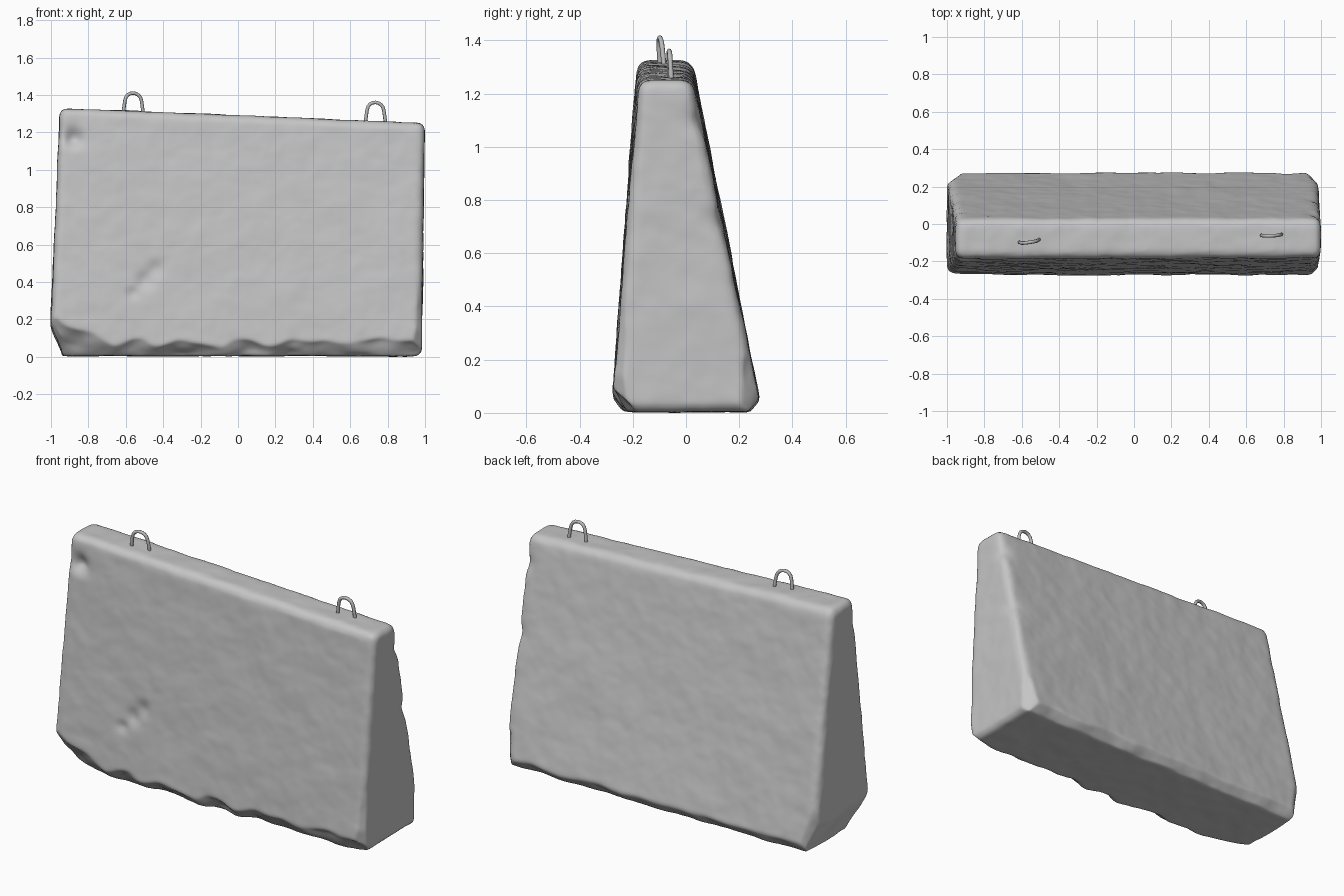
import bpy, bmesh, math
from mathutils import Vector, noise

if "Cube" in bpy.data.objects:
    bpy.data.objects.remove(bpy.data.objects["Cube"])


def flat_colour(name, value):
    mat = bpy.data.materials.new(name)
    mat.diffuse_color = (value, value, value, 1)
    mat.use_nodes = True
    mat.node_tree.nodes["Principled BSDF"].inputs["Base Color"].default_value = mat.diffuse_color
    return mat


concrete = flat_colour("concrete grey", 0.56)
steel = flat_colour("steel grey", 0.5)


def block_corner(sx, sy, sz):
    """Corner of the tapered barrier; the top slopes down to the right."""
    if sz < 0:
        return Vector((0.982 if sx > 0 else -1.008, 0.285 if sy > 0 else -0.28, 0.008))
    if sx > 0:
        return Vector((1.0, 0.025 if sy > 0 else -0.178, 1.25))
    return Vector((-0.953, 0.025 if sy > 0 else -0.184, 1.33))


# Tapered concrete block with rounded edges
bm = bmesh.new()
bmesh.ops.create_cube(bm, size=2)
for v in bm.verts:
    v.co = block_corner(*v.co)
bmesh.ops.bevel(bm, geom=bm.edges[:], offset=0.04, offset_type='OFFSET',
                segments=3, profile=0.5, affect='EDGES')
base_mesh = bpy.data.meshes.new("block_base")
bm.to_mesh(base_mesh)
bm.free()
block = bpy.data.objects.new("concrete_block", base_mesh)
bpy.context.collection.objects.link(block)
remesh = block.modifiers.new("even_grid", 'REMESH')
remesh.mode = 'VOXEL'
remesh.voxel_size = 0.014
bpy.context.view_layer.update()
deps = bpy.context.evaluated_depsgraph_get()
mesh = bpy.data.meshes.new_from_object(block.evaluated_get(deps))
block.modifiers.clear()
block.data = mesh

# Broken edges: (point on the cut, outward direction, roughness)
CUTS = [
    ((-1.0, 0, 0.17), (-0.93, 0, -0.36), 0.012),        # lower left end
    ((-0.97, 0.23, 0.05), (-0.7, 0.7, 0), 0.012),       # back left corner
    ((0.955, 0.235, 0.05), (0.7, 0.7, 0), 0.012),       # back right corner
    ((0.96, -0.25, 0.05), (0.7, -0.7, 0), 0.008),       # front right corner
    ((-0.8, -0.27, 0.13), (-0.25, -0.75, -0.6), 0.02),  # lower front left
    ((0, -0.265, 0.07), (0, -0.75, -0.66), 0.03),       # lower front edge
    ((0, 0.275, 0.06), (0, 0.8, -0.6), 0.014),          # lower back edge
]
# Chips: (centre, radius, depth)
CHIPS = [
    ((-0.88, -0.19, 1.17), 0.045, 0.04),
    ((-0.44, -0.25, 0.47), 0.04, 0.016),
    ((-0.50, -0.25, 0.41), 0.045, 0.02),
    ((-0.56, -0.26, 0.34), 0.03, 0.014),
    ((0.99, 0.05, 1.10), 0.05, 0.015),
    ((0.98, 0.12, 0.72), 0.05, 0.015),
]

# Weather the surface with cuts, chips and gentle unevenness
bm = bmesh.new()
bm.from_mesh(mesh)
bm.normal_update()
for v in bm.verts:
    p, n = v.co.copy(), v.normal.copy()
    for point, direction, rough in CUTS:
        d = Vector(direction).normalized()
        limit = rough * noise.noise(p * 7)
        over = (p - Vector(point)).dot(d) - limit
        if over > 0:
            p -= d * over
    for centre, radius, depth in CHIPS:
        r2 = (v.co - Vector(centre)).length_squared
        p -= n * depth * math.exp(-r2 / (radius * radius))
    bump = 0.004 * noise.noise(p * 4) + 0.003 * noise.noise(p * 11)
    bump += 0.0015 * noise.noise(p * 25)
    p += n * bump
    p.z = max(p.z, 0)
    v.co = p
for _ in range(2):
    bmesh.ops.smooth_vert(bm, verts=bm.verts, factor=0.4,
                          use_axis_x=True, use_axis_y=True, use_axis_z=True)
low = min(v.co.z for v in bm.verts)
for v in bm.verts:
    if v.co.z < 0.2:  # settle the foot on the ground
        v.co.z -= low * (1 - v.co.z / 0.2)
for f in bm.faces:
    f.smooth = True
bm.to_mesh(mesh)
bm.free()
mesh.materials.clear()
mesh.materials.append(concrete)


def lifting_loop(name, x, y, z, turn, lean):
    """Bent steel bar whose legs sink into the top of the block."""
    outline = [(-0.055, -0.03), (-0.052, 0.01), (-0.045, 0.06)]
    for i in range(1, 8):
        a = math.pi * (1 - i / 8)
        outline.append((0.042 * math.cos(a), 0.065 + 0.037 * math.sin(a)))
    outline += [(0.045, 0.06), (0.052, 0.01), (0.055, -0.03)]
    curve = bpy.data.curves.new(name, 'CURVE')
    curve.dimensions = '3D'
    curve.bevel_depth = 0.0095
    curve.bevel_resolution = 2
    curve.use_fill_caps = True
    spline = curve.splines.new('POLY')
    spline.points.add(len(outline) - 1)
    for pt, (u, h) in zip(spline.points, outline):
        pt.co = (x + u * math.cos(turn), y + u * math.sin(turn) + lean * h,
                 z + h - 0.04 * u, 1)
    spline.use_smooth = True
    curve.materials.append(steel)
    bpy.context.collection.objects.link(bpy.data.objects.new(name, curve))


lifting_loop("left_lifting_loop", -0.56, -0.09, 1.308, 0.14, -0.08)
lifting_loop("right_lifting_loop", 0.735, -0.058, 1.258, 0.05, -0.05)
